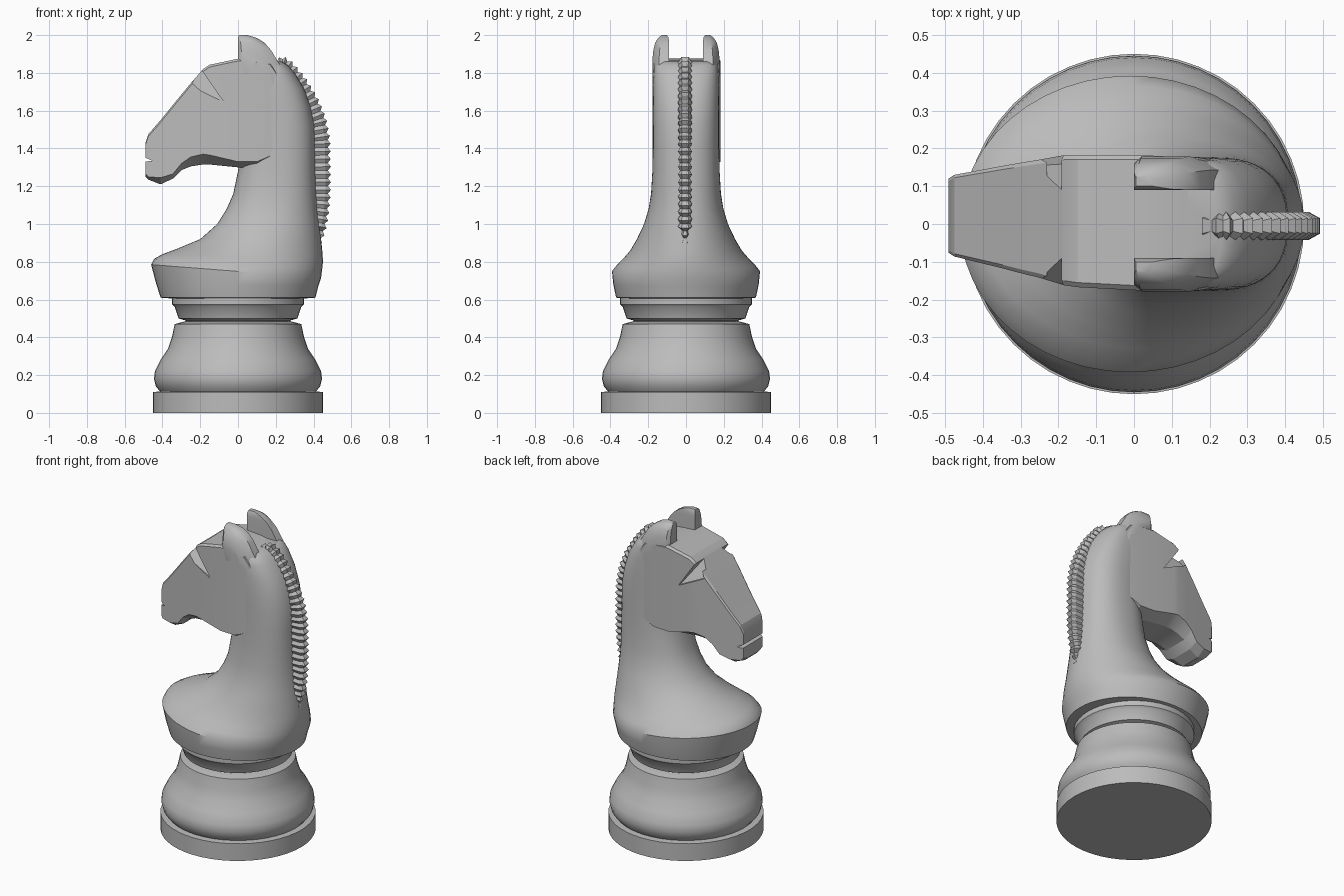
import bpy, bmesh, math
from mathutils import Vector

if "Cube" in bpy.data.objects:
    bpy.data.objects.remove(bpy.data.objects["Cube"])

mat = bpy.data.materials.new("grey")
mat.diffuse_color = (0.5, 0.5, 0.5, 1)
mat.use_nodes = True
mat.node_tree.nodes["Principled BSDF"].inputs["Base Color"].default_value = mat.diffuse_color


def loft(name, rings, smooth=35):
    """Skin a list of equal-length point rings and cap both ends."""
    bm = bmesh.new()
    rows = [[bm.verts.new(p) for p in ring] for ring in rings]
    n = len(rows[0])
    for a, b in zip(rows, rows[1:]):
        for i in range(n):
            j = (i + 1) % n
            bm.faces.new((a[i], a[j], b[j], b[i]))
    bm.faces.new(rows[0])
    bm.faces.new(rows[-1])
    bmesh.ops.recalc_face_normals(bm, faces=bm.faces)
    me = bpy.data.meshes.new(name)
    bm.to_mesh(me)
    bm.free()
    me.materials.append(mat)
    ob = bpy.data.objects.new(name, me)
    bpy.context.collection.objects.link(ob)
    bpy.ops.object.select_all(action='DESELECT')
    bpy.context.view_layer.objects.active = ob
    ob.select_set(True)
    if smooth:
        bpy.ops.object.shade_smooth_by_angle(angle=math.radians(smooth))
    return ob


def oval(z, x0, x1, w, power=2.0, tilt=0.0, n=48):
    """Superellipse ring; tilt raises the front and lowers the back."""
    pts = []
    for i in range(n):
        a = 2 * math.pi * i / n
        c, s = math.cos(a), math.sin(a)
        ex = math.copysign(abs(c) ** (2 / power), c)
        ey = math.copysign(abs(s) ** (2 / power), s)
        pts.append(((x0 + x1) / 2 + ex * (x1 - x0) / 2, ey * w, z - tilt * ex))
    return pts


def cut(ob, cutter):
    mod = ob.modifiers.new("cut", 'BOOLEAN')
    mod.operation = 'DIFFERENCE'
    mod.solver = 'EXACT'
    mod.object = cutter
    bpy.context.view_layer.objects.active = ob
    bpy.ops.object.modifier_apply(modifier=mod.name)
    bpy.data.objects.remove(cutter, do_unlink=True)


# Turned foot, bulb and collar
def turned(name, profile):
    loft(name, [oval(z, -r, r, r) for r, z in profile])


turned("foot_disc", [(0.45, 0), (0.45, 0.11), (0.40, 0.115)])
turned("bulb", [(0.41, 0.11), (0.435, 0.14), (0.445, 0.18), (0.44, 0.22),
                (0.41, 0.28), (0.37, 0.34), (0.35, 0.40), (0.335, 0.47), (0.28, 0.485)])
turned("collar", [(0.27, 0.47), (0.28, 0.49), (0.315, 0.50), (0.335, 0.56),
                  (0.35, 0.575), (0.35, 0.61)])

# Chest and neck: z, front x, back x, half width, squareness, tilt
NECK = [(0.605, -0.34, 0.34, 0.33, 2, 0), (0.61, -0.41, 0.41, 0.37, 2, 0),
        (0.68, -0.435, 0.425, 0.385, 2, 0.01), (0.75, -0.46, 0.44, 0.392, 2, 0.035),
        (0.785, -0.445, 0.445, 0.365, 2, 0.03), (0.82, -0.40, 0.45, 0.33, 2, 0.02),
        (0.86, -0.32, 0.447, 0.295, 2, 0.01), (0.92, -0.20, 0.44, 0.26, 2, 0),
        (1.0, -0.11, 0.43, 0.222, 2.1, 0), (1.08, -0.06, 0.42, 0.198, 2.2, 0),
        (1.16, -0.025, 0.415, 0.185, 2.3, 0), (1.28, 0.0, 0.41, 0.178, 2.4, 0),
        (1.40, 0.02, 0.408, 0.176, 2.4, 0), (1.52, 0.02, 0.405, 0.176, 2.4, 0),
        (1.62, 0.01, 0.385, 0.176, 2.5, 0), (1.72, 0.0, 0.35, 0.175, 2.6, 0),
        (1.80, 0.0, 0.30, 0.172, 2.8, 0), (1.84, 0.0, 0.265, 0.165, 3, 0),
        (1.86, 0.01, 0.23, 0.15, 3, 0)]
loft("chest_and_neck", [oval(*r) for r in NECK], 40)

# Head: x, top z, cheek edge z, under-jaw z, half width, sideways shift
HEAD = [(-0.49, 1.43, 1.265, 1.25, 0.098, 0.022), (-0.475, 1.475, 1.25, 1.235, 0.108, 0.022),
        (-0.41, 1.55, 1.245, 1.21, 0.122, 0.02), (-0.345, 1.63, 1.265, 1.24, 0.136, 0.018),
        (-0.30, 1.685, 1.32, 1.285, 0.146, 0.016), (-0.25, 1.745, 1.355, 1.305, 0.156, 0.014),
        (-0.185, 1.82, 1.37, 1.315, 0.172, 0.01), (-0.15, 1.843, 1.365, 1.315, 0.175, 0.008),
        (0.0, 1.875, 1.33, 1.30, 0.179, 0.004), (0.10, 1.868, 1.33, 1.29, 0.178, 0),
        (0.17, 1.855, 1.36, 1.32, 0.176, 0), (0.23, 1.77, 1.40, 1.37, 0.165, 0)]


def head_ring(x, top, cheek, jaw, w, s):
    half = [(w, top - 0.012), (w, cheek), (0.55 * w, jaw)]
    pts = [(0.93 * w, top)] + half
    return [(x, s + y, z) for y, z in pts] + [(x, s - y, z) for y, z in reversed(pts)]


head = loft("head", [head_ring(*h) for h in HEAD], 0)

# Eye hollows under the brow
for side in (1, -1):
    tri = [(-0.20, 1.825, 0.085), (-0.075, 1.645, 0.165), (-0.25, 1.73, 0.155)]
    cut(head, loft("eye_cutter", [[(x, side * y, z) for x, z, y in tri],
                                  [(x, side * 0.3, z) for x, z, y in tri]], 0))
# Mouth slit
slit = [(-0.52, 1.365), (-0.455, 1.335), (-0.52, 1.325)]
cut(head, loft("mouth_cutter", [[(x, y, z) for x, z in slit] for y in (-0.3, 0.3)], 0))
bpy.context.view_layer.objects.active = head
head.select_set(True)
bpy.ops.object.shade_smooth_by_angle(angle=math.radians(20))

# Ears: z, front x, back x, inner y, outer y
EAR = [(1.72, 0.03, 0.27, 0.095, 0.172), (1.80, 0.01, 0.25, 0.09, 0.177),
       (1.87, 0.0, 0.205, 0.09, 0.178), (1.92, 0.0, 0.175, 0.09, 0.173),
       (1.96, 0.0, 0.14, 0.09, 0.163), (1.985, 0.0, 0.10, 0.092, 0.148),
       (2.0, 0.005, 0.05, 0.10, 0.128)]
for side, label in ((1, "left"), (-1, "right")):
    rings = []
    for z, x0, x1, yi, yo in EAR:
        d, e = (x1 - x0) * 0.3, (yo - yi) * 0.4
        pts = [(x0, yi), (x1, yi), (x1, yo - e), (x1 - d, yo), (x0 + d / 3, yo), (x0, yo - e / 2)]
        rings.append([(x, side * y, z) for x, y in pts])
    loft("ear_" + label, rings, 40)

# Mane: ridged strip following the back of the neck
PATH = [Vector(p) for p in [(0.18, 1.865), (0.24, 1.892), (0.29, 1.86), (0.36, 1.775),
        (0.425, 1.67), (0.47, 1.56), (0.49, 1.45), (0.492, 1.3), (0.492, 1.15),
        (0.483, 1.05), (0.468, 0.97), (0.445, 0.90)]]
lengths = [(b - a).length for a, b in zip(PATH, PATH[1:])]
total = sum(lengths)


def along(t):
    d = min(max(t, 0), 1) * total
    for a, b, l in zip(PATH, PATH[1:], lengths):
        if d <= l + 1e-6:
            return a.lerp(b, d / l)
        d -= l
    return PATH[-1]


STEPS = 56
rings = []
for i in range(STEPS + 1):
    t = i / STEPS
    p = along(t)
    tangent = (along(t + 0.03) - along(t - 0.03)).normalized()
    inward = Vector((tangent.y, -tangent.x))
    notch = i % 2
    w = (0.026 if notch else 0.037) * (1 if t < 0.93 else 0.55)
    outer = p + inward * (0.016 if notch and 0 < i < STEPS else 0.0)
    mid = p + inward * 0.03
    inner = p + inward * (0.03 + 0.07 * min(1, t * 6 + 0.2))
    rings.append([(outer.x, -0.005 - 0.55 * w, outer.y), (outer.x, -0.005 + 0.55 * w, outer.y),
                  (mid.x, -0.005 + w, mid.y), (inner.x, -0.005 + w, inner.y),
                  (inner.x, -0.005 - w, inner.y), (mid.x, -0.005 - w, mid.y)])
loft("mane", rings, 20)
